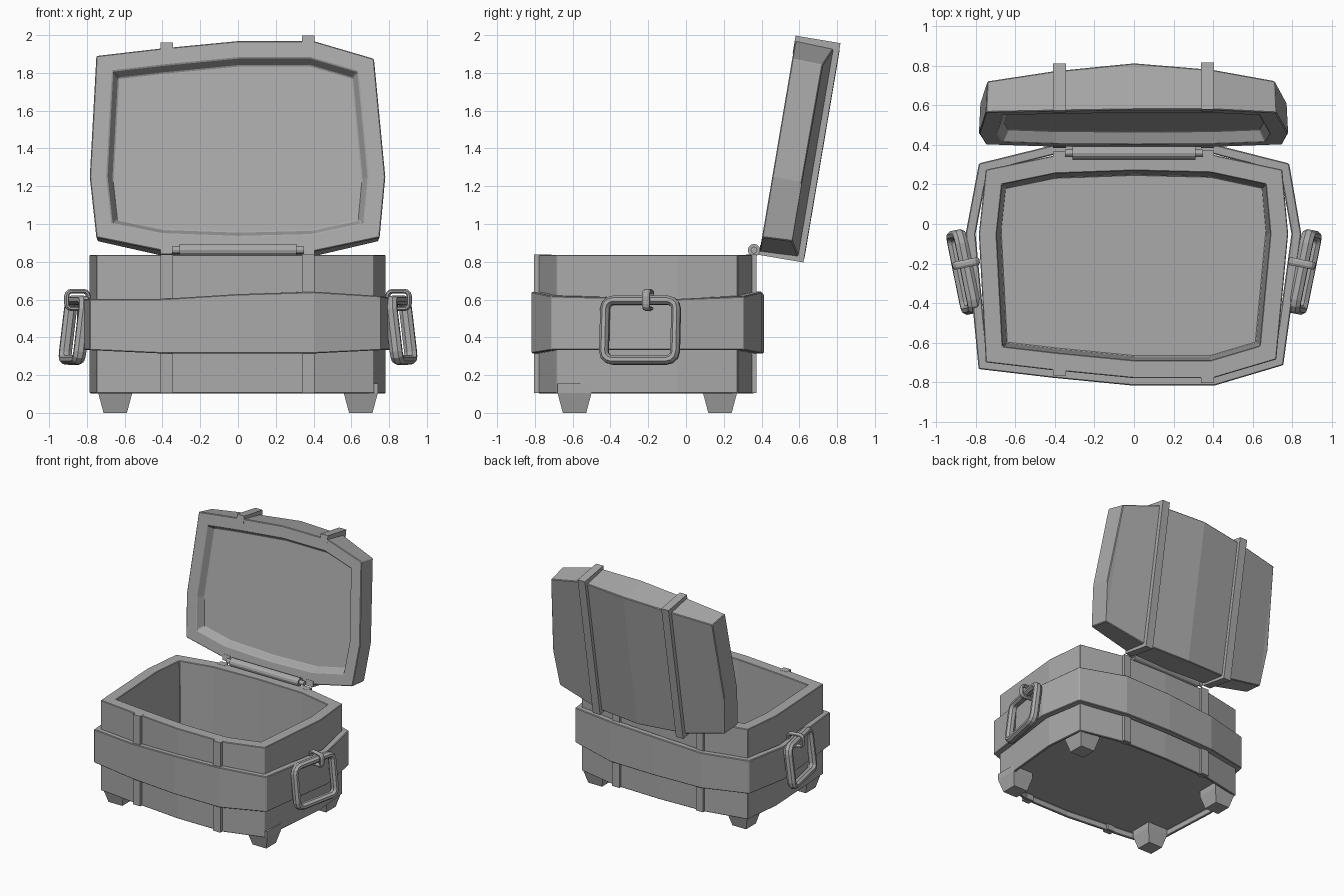
import bpy, bmesh, math
from mathutils import Matrix, Vector

cube = bpy.data.objects.get("Cube")
if cube:
    bpy.data.objects.remove(cube, do_unlink=True)

grey = bpy.data.materials.new("plain_grey")
grey.use_nodes = True
colour = (0.4, 0.4, 0.4, 1)
grey.diffuse_color = colour
grey.node_tree.nodes["Principled BSDF"].inputs["Base Color"].default_value = colour

# Irregular chest outline: front left to right, right bulge, back, left bulge
OUTLINE = [(-.75, -.70), (-.41, -.74), (0, -.78), (.40, -.78), (.72, -.685), (.78, -.05),
           (.75, .275), (.40, .35), (0, .36), (-.41, .345), (-.75, .275), (-.785, -.05)]
CAP = [(0, 1, 9, 10), (1, 2, 8, 9), (2, 3, 7, 8), (3, 4, 6, 7), (4, 5, 6), (10, 11, 0)]


def offset(d):
    """Outline moved outward by d with mitred corners."""
    pts = [Vector(p) for p in OUTLINE]
    out = []
    for i, p in enumerate(pts):
        a = (p - pts[i - 1]).normalized()
        b = (pts[(i + 1) % len(pts)] - p).normalized()
        na, nb = Vector((a.y, -a.x)), Vector((b.y, -b.x))
        out.append(p + (na + nb) * (d / (1 + na.dot(nb))))
    return out


def ring(d, height):
    """Outline ring at a height that may depend on the position."""
    return [(p.x, p.y, height(p) if callable(height) else height) for p in offset(d)]


def loft(name, rings, caps=None, matrix=Matrix(), bevel=0):
    """Skin through rings; with caps=None the last ring joins the first."""
    bm = bmesh.new()
    rows = [[bm.verts.new(matrix @ Vector(c)) for c in r] for r in rings]
    n = len(rows[0])
    for k in range(len(rows) if caps is None else len(rows) - 1):
        a, b = rows[k], rows[(k + 1) % len(rows)]
        for i in range(n):
            j = (i + 1) % n
            bm.faces.new((a[i], a[j], b[j], b[i]))
    for row in (rows[0], rows[-1]):
        for f in caps or []:
            bm.faces.new([row[i] for i in f])
    bmesh.ops.recalc_face_normals(bm, faces=bm.faces)
    mesh = bpy.data.meshes.new(name)
    bm.to_mesh(mesh)
    bm.free()
    mesh.materials.append(grey)
    ob = bpy.data.objects.new(name, mesh)
    bpy.context.collection.objects.link(ob)
    if bevel:
        mod = ob.modifiers.new("soft_edges", "BEVEL")
        mod.width, mod.segments, mod.limit_method = bevel, 1, "ANGLE"
        mod.angle_limit = math.radians(35)
    return ob


def rect(x0, x1, y0, y1, z):
    return [(x0, y0, z), (x1, y0, z), (x1, y1, z), (x0, y1, z)]


def box(name, x, y, z, matrix=Matrix()):
    return loft(name, [rect(*x, *y, z[0]), rect(*x, *y, z[1])], [(0, 1, 2, 3)], matrix)


def loop(name, half_y, half_z, radius, thick, depth, matrix):
    """Rounded rectangular ring in the yz plane with an eight-sided section."""
    rings = []
    for k in range(8):
        t = (k + .5) * math.pi / 4
        off, x = thick * math.cos(t) * 1.08, depth * math.sin(t) * 1.08
        r, path = radius + off, []
        for q, (sy, sz) in enumerate([(1, 1), (-1, 1), (-1, -1), (1, -1)]):
            for s in range(4):
                a = math.pi / 2 * (q + s / 3)
                path.append((x, sy * (half_y - radius) + r * math.cos(a),
                             sz * (half_z - radius) + r * math.sin(a)))
        rings.append(path)
    return loft(name, rings, None, matrix)


# Chest body: recessed underside, outer wall, rim and interior
loft("chest_body", [ring(-.02, .15), ring(-.02, .103), ring(0, .103), ring(0, .837),
                    ring(-.09, .837), ring(-.11, .165)], CAP, bevel=.004)


# Wide band around the body: bulging sides, edges swelling at front and back
def swell(p):
    return max(0, 1 - abs(p.x - .3) / .7) if abs(p.y + .2) > .4 else 0


def band_top(p):
    return .603 + .045 * swell(p)


def band_bottom(p):
    return .315 if abs(p.x) < .6 else .332


def band_ring(d, height):
    return [(x * 1.035 if abs(y) < .15 else x, y + .015 if y > .33 else y, z)
            for x, y, z in ring(d, height)]


loft("body_band", [band_ring(-.01, band_bottom), band_ring(.038, band_bottom),
                   band_ring(.038, band_top), band_ring(-.01, band_top)], bevel=.005)

# Lid, shaped closed and swung open about the hinge
swing = (Matrix.Translation((0, .39, .855)) @ Matrix.Rotation(math.radians(-99.6), 4, "X")
         @ Matrix.Translation((0, -.35, 0)))


def crown(p):
    x = abs(p.x)
    return .24 - .085 * x if x < .42 else max(.16, .205 - .13 * (x - .4))


loft("lid", [ring(-.122, .06), ring(-.092, 0), ring(0, 0), ring(-.008, crown)],
     CAP, swing, bevel=.005)

# Straps on body and lid
for side, x, front, back in (("right", (-.41, -.345), -.742, .347),
                             ("left", (.34, .405), -.78, .352)):
    box(side + "_front_strap", x, (front - .025, front + .03), (.105, .838))
    box(side + "_back_strap", x, (back - .03, back + .02), (.105, .838))
    box(side + "_lid_strap_front", x, (front - .028, front + .03), (-.003, .238), swing)
    box(side + "_lid_strap_back", x, (back - .03, back + .017), (-.003, .238), swing)
    box(side + "_lid_strap_top", x, (front, back), (.17, .238), swing)

# Hinge barrel and thinner pin
for name, half, r in (("hinge_barrel", .31, .033), ("hinge_pin", .35, .018)):
    n = 12
    circle = [(math.cos(i * math.tau / n) * r, math.sin(i * math.tau / n) * r) for i in range(n)]
    loft(name, [[(x, .36 + c, .862 + s) for c, s in circle] for x in (-half, half)],
         [tuple(range(n))])

# Tapered feet
for sx, sname in ((-1, "right"), (1, "left")):
    for y, yname in ((-.59, "front"), (.18, "back")):
        loft(f"{yname}_{sname}_foot",
             [rect(sx * .65 - h, sx * .65 + h, y - h, y + h, z)
              for h, z in ((.062, 0), (.09, .105), (.09, .155))], [(0, 1, 2, 3)])

# Hanging side handles with hooks
for s, sname in ((-1, "right"), (1, "left")):
    yaw = Matrix.Rotation(-.2 * s, 4, "Z")
    place = Matrix.Translation((s * .862, -.243, .438)) @ yaw @ Matrix.Rotation(-.12 * s, 4, "Y")
    loop(sname + "_handle", .192, .159, .045, .024, .033, place)
    hook = (Matrix.Translation((s * .85, -.20, .598)) @ yaw
            @ Matrix.Rotation(math.pi / 2, 4, "Z"))
    loop(sname + "_handle_hook", .058, .046, .025, .012, .02, hook)
